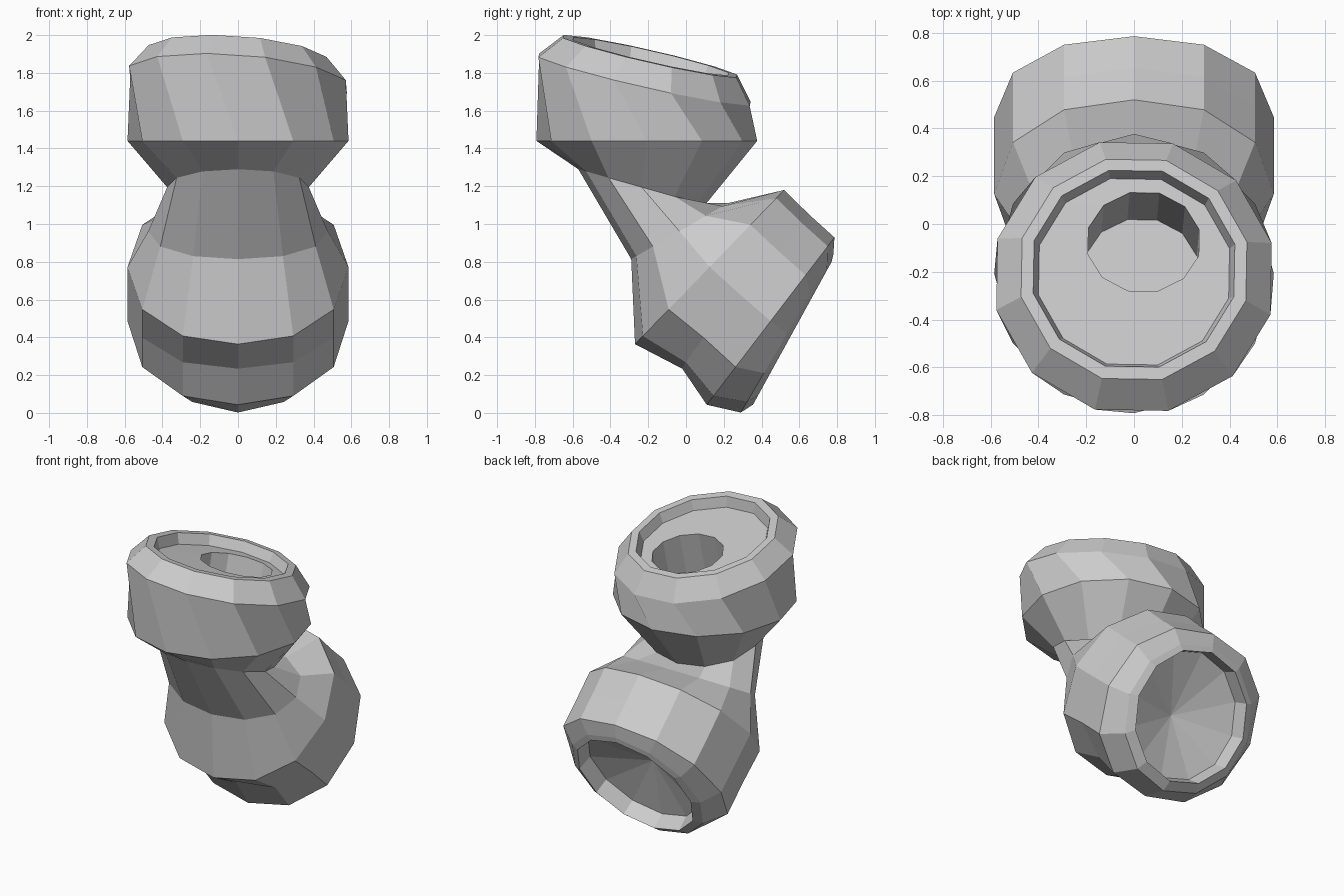
import bpy, bmesh, math

if "Cube" in bpy.data.objects:
    bpy.data.objects.remove(bpy.data.objects["Cube"])

SIDES = 12


def ring(cy, cz, vy, vz, rx, cx=0.0, tilt=0.0, twist=0.0, dent=0.0, bulge=0.0):
    """Ring spanned by half-width rx in x and the half-vector (vy, vz) front to back."""
    pts = []
    for i in range(SIDES):
        a = math.radians(360 / SIDES * i + twist)
        s, c = math.sin(a), math.cos(a)
        d = dent * max(0.0, c) ** 3
        c *= 1 + bulge * s * s
        pts.append((cx + rx * s, cy - vy * c + d, cz - vz * c - tilt * rx * s + d * 0.5))
    return pts


def loft(name, rings, start_tip=None, end_tip=None):
    bm = bmesh.new()
    loops = [[bm.verts.new(p) for p in r] for r in rings]
    for a, b in zip(loops, loops[1:]):
        for i in range(SIDES):
            j = (i + 1) % SIDES
            bm.faces.new((a[i], a[j], b[j], b[i]))
    for loop, tip in ((loops[0], start_tip), (loops[-1], end_tip)):
        if tip is None:
            bm.faces.new(loop)
        else:
            t = bm.verts.new(tip)
            for i in range(SIDES):
                bm.faces.new((loop[i], loop[(i + 1) % SIDES], t))
    bmesh.ops.recalc_face_normals(bm, faces=bm.faces)
    me = bpy.data.meshes.new(name)
    bm.to_mesh(me)
    bm.free()
    ob = bpy.data.objects.new(name, me)
    bpy.context.collection.objects.link(ob)
    return ob


def top(cy, cz, r, cx=0.0, ry=None):
    """Ring lying in the slanted plane of the upper mouth."""
    ry = ry or r
    return ring(cy, cz, ry * 0.975, -ry * 0.222, r, cx, tilt=0.07, twist=-16)


# Upper mouth, from the blind hole out to the shoulder
upper = [
    top(-0.185, 1.30, 0.24, 0.03, 0.215),   # hole bottom
    top(-0.075, 1.79, 0.24, 0.04, 0.218),   # hole edge
    top(-0.20, 1.82, 0.412),                # recess floor
    top(-0.187, 1.888, 0.435),              # inner rim
    top(-0.19, 1.888, 0.487),               # outer rim
    top(-0.22, 1.765, 0.594),               # shoulder
    ring(-0.2075, 1.44, 0.5845, 0, 0.585),  # widest ring
]

# Neck and bend
bend = [
    ring(-0.235, 1.195, 0.335, -0.095, 0.375, bulge=0.06),
    ring(-0.035, 0.962, 0.255, 0.148, 0.475, bulge=0.13),
]

# Lower mouth, from the widest ring into its recess
lower = [
    ring(0.125, 0.772, 0.395, 0.408, 0.585, bulge=0.13),
    ring(0.287, 0.626, 0.367, 0.422, 0.585, dent=0.06, bulge=0.13),  # underside crease
    ring(0.448, 0.486, 0.338, 0.443, 0.585, bulge=0.13),
    ring(0.535, 0.42, 0.245, 0.418, 0.485),   # outer rim
    ring(0.563, 0.422, 0.208, 0.378, 0.43),   # inner rim
    ring(0.468, 0.477, 0.202, 0.367, 0.415),  # recess wall
]

loft("angled_pipe_fitting", upper + bend + lower, end_tip=(0, 0.365, 0.52))
